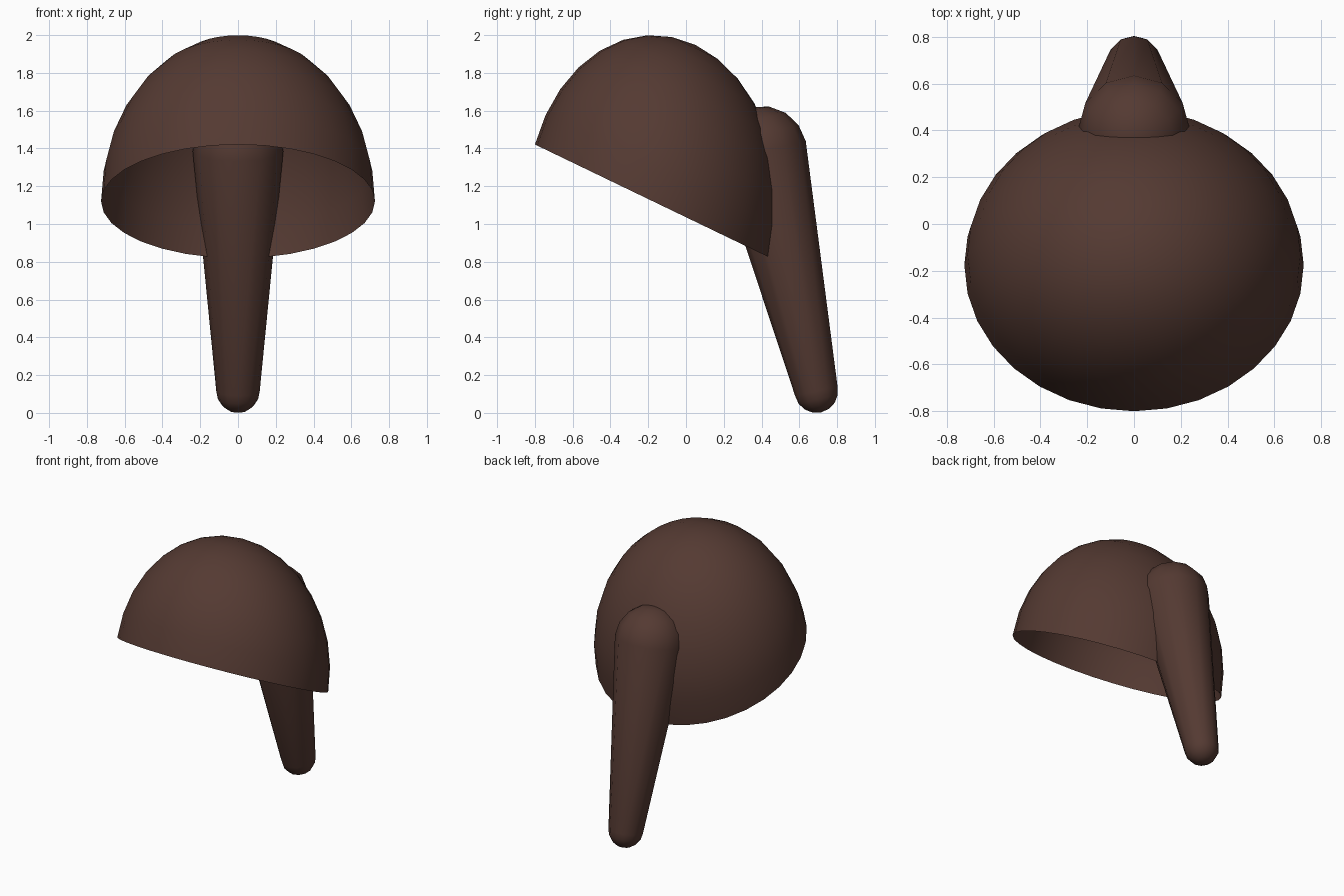
import bpy, bmesh, math
from mathutils import Matrix, Vector

cube = bpy.data.objects.get("Cube")
if cube:
    bpy.data.objects.remove(cube, do_unlink=True)

brown = bpy.data.materials.new("dark brown")
brown.use_nodes = True
colour = (0.089, 0.042, 0.032, 1)
brown.diffuse_color = colour
brown.node_tree.nodes["Principled BSDF"].inputs["Base Color"].default_value = colour


def finish(name, bm):
    """Turn the bmesh into a smooth shaded object."""
    for face in bm.faces:
        face.smooth = True
    mesh = bpy.data.meshes.new(name)
    bm.to_mesh(mesh)
    bm.free()
    mesh.materials.append(brown)
    obj = bpy.data.objects.new(name, mesh)
    bpy.context.collection.objects.link(obj)
    return obj


# Hair cap: open half sphere, tipped back, then stretched upwards
bm = bmesh.new()
bmesh.ops.create_uvsphere(bm, u_segments=32, v_segments=16, radius=1)
lower = [v for v in bm.verts if v.co.z < -0.001]
bmesh.ops.delete(bm, geom=lower, context='VERTS')
bm.transform(Matrix.Translation((0, -0.175, 1.12))
             @ Matrix.Diagonal((0.725, 0.665, 0.88, 1))
             @ Matrix.Rotation(math.radians(-20), 4, 'X'))
finish("hair_cap", bm)

# Ponytail: tapered capsule hanging from the back of the cap
tip, root = Vector((0, 0.69, 0.115)), Vector((0, 0.40, 1.385))
tip_radius, root_radius = 0.115, 0.24
axis = root - tip
bm = bmesh.new()
rings = [(tip_radius, 0, -math.pi / 2 + i * math.pi / 8) for i in range(1, 5)]
rings += [(root_radius, axis.length, i * math.pi / 8) for i in range(4)]
loops = []
for radius, height, lat in rings:
    loops.append([bm.verts.new((radius * math.cos(lat) * math.cos(a),
                                radius * math.cos(lat) * math.sin(a),
                                height + radius * math.sin(lat)))
                  for a in (math.tau * k / 12 for k in range(12))])
bottom = bm.verts.new((0, 0, -tip_radius))
top = bm.verts.new((0, 0, axis.length + root_radius))
for k in range(12):
    n = (k + 1) % 12
    for low, high in zip(loops, loops[1:]):
        bm.faces.new((low[k], low[n], high[n], high[k]))
    bm.faces.new((bottom, loops[0][n], loops[0][k]))
    bm.faces.new((top, loops[-1][k], loops[-1][n]))
tilt = math.atan2(-axis.y, axis.z)
bm.transform(Matrix.Translation(tip) @ Matrix.Rotation(tilt, 4, 'X'))
finish("ponytail", bm)
